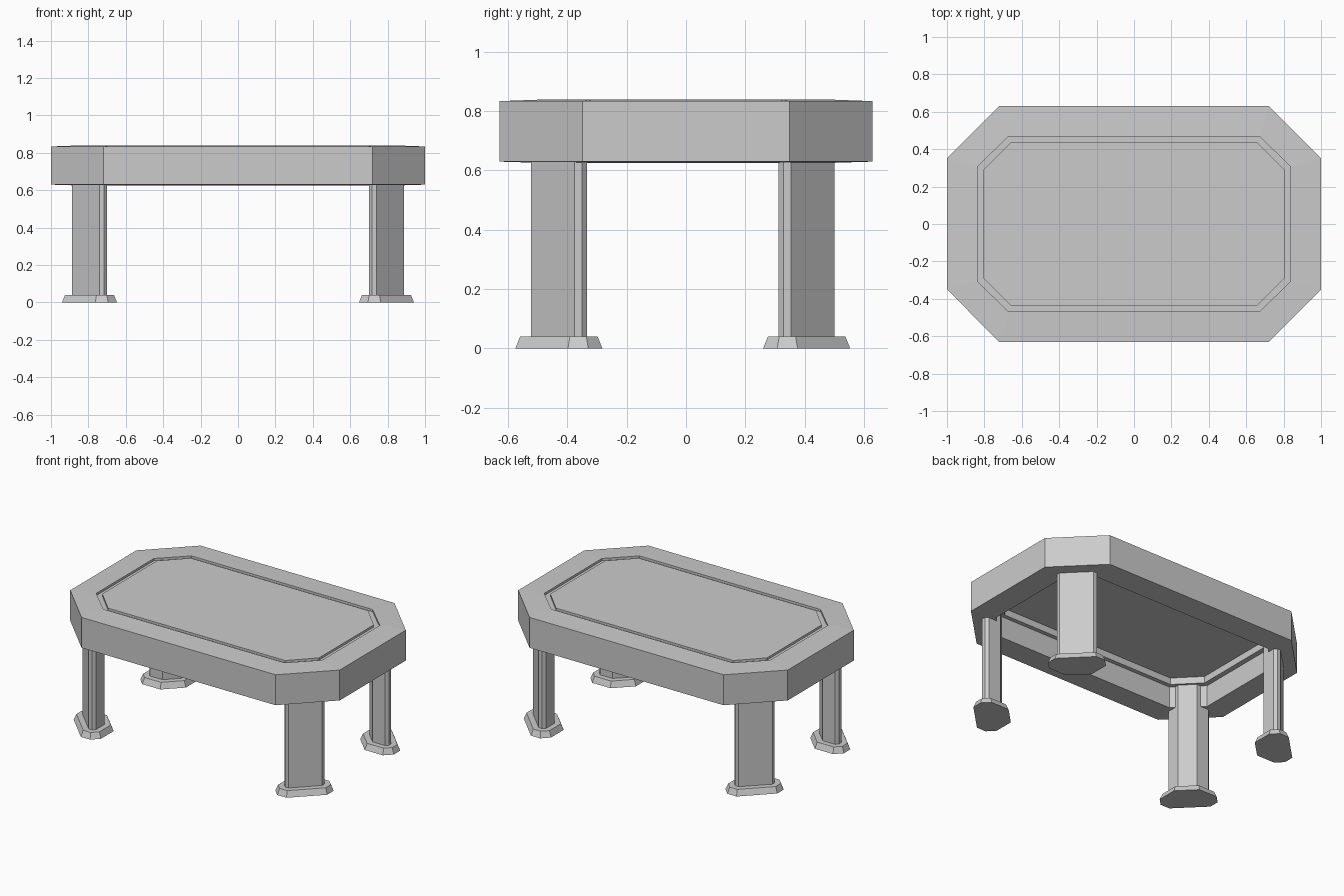
import bpy, bmesh
from math import sqrt, tan, pi
from mathutils import Vector

if "Cube" in bpy.data.objects:
    bpy.data.objects.remove(bpy.data.objects["Cube"])


def stack(name, loops):
    """Skin a list of equal-length point loops and cap both ends."""
    bm = bmesh.new()
    rings = [[bm.verts.new(p) for p in lp] for lp in loops]
    n = len(rings[0])
    for a, b in zip(rings, rings[1:]):
        for i in range(n):
            j = (i + 1) % n
            bm.faces.new((a[i], a[j], b[j], b[i]))
    bm.faces.new(rings[0][::-1])
    bm.faces.new(rings[-1])
    bmesh.ops.recalc_face_normals(bm, faces=bm.faces)
    me = bpy.data.meshes.new(name)
    bm.to_mesh(me)
    bm.free()
    ob = bpy.data.objects.new(name, me)
    bpy.context.collection.objects.link(ob)
    return ob


def octagon(size, z):
    """Octagon with side corners (hx, cy) and end corners (cx, hy)."""
    hx, hy, cx, cy = size
    return [(hx, -cy, z), (hx, cy, z), (cx, hy, z), (-cx, hy, z),
            (-hx, cy, z), (-hx, -cy, z), (-cx, -hy, z), (cx, -hy, z)]


# Table top: thick rim, grooved centre panel, stepped hollow underneath
RIM = (1.0, 0.63, 0.72, 0.35)
OUTER = (0.838, 0.467, 0.672, 0.306)
INNER = (0.804, 0.439, 0.657, 0.29)
top_profile = [(INNER, 0.815), (INNER, 0.77), (OUTER, 0.77), (OUTER, 0.625),
               (RIM, 0.63), (RIM, 0.834), (OUTER, 0.84), (OUTER, 0.825),
               (INNER, 0.825), (INNER, 0.84)]
stack("table_top", [octagon(s, z) for s, z in top_profile])

# Leg section: u runs along the corner cut, v points outward
half = [(0.104, 0.03), (0.122, 0.012), (0.122, -0.012), (0.057, -0.077)]
SECTION = half + [(-u, v) for u, v in reversed(half)]


def offset(points, d):
    """Push every side of a convex clockwise outline outward by d."""
    out = []
    n = len(points)
    for i in range(n):
        p, a, b = (Vector(points[k % n]) for k in (i, i - 1, i + 1))
        e1, e2 = (p - a).normalized(), (b - p).normalized()
        n1, n2 = Vector((-e1.y, e1.x)), Vector((-e2.y, e2.x))
        out.append(p + (n1 + n2) * (d / (1 + n1.dot(n2))))
    return out


def corner_loop(points, z, sx, sy):
    """Turn a section onto the diagonal and mirror it to one corner."""
    r = 1 / sqrt(2)
    return [(sx * (0.794 + (v + u) * r),
             sy * (0.418 + (v - u) * r) - 0.011, z) for u, v in points]


# Four legs with flared feet
for sy, fb in ((-1, "front"), (1, "back")):
    for sx, lr in ((-1, "left"), (1, "right")):
        stack(f"{fb}_{lr}_leg", [corner_loop(SECTION, z, sx, sy)
                                 for z in (0.03, 0.772)])
        stack(f"{fb}_{lr}_foot", [corner_loop(offset(SECTION, d), z, sx, sy)
                                  for d, z in ((0.052, 0.0), (0.036, 0.04))])
